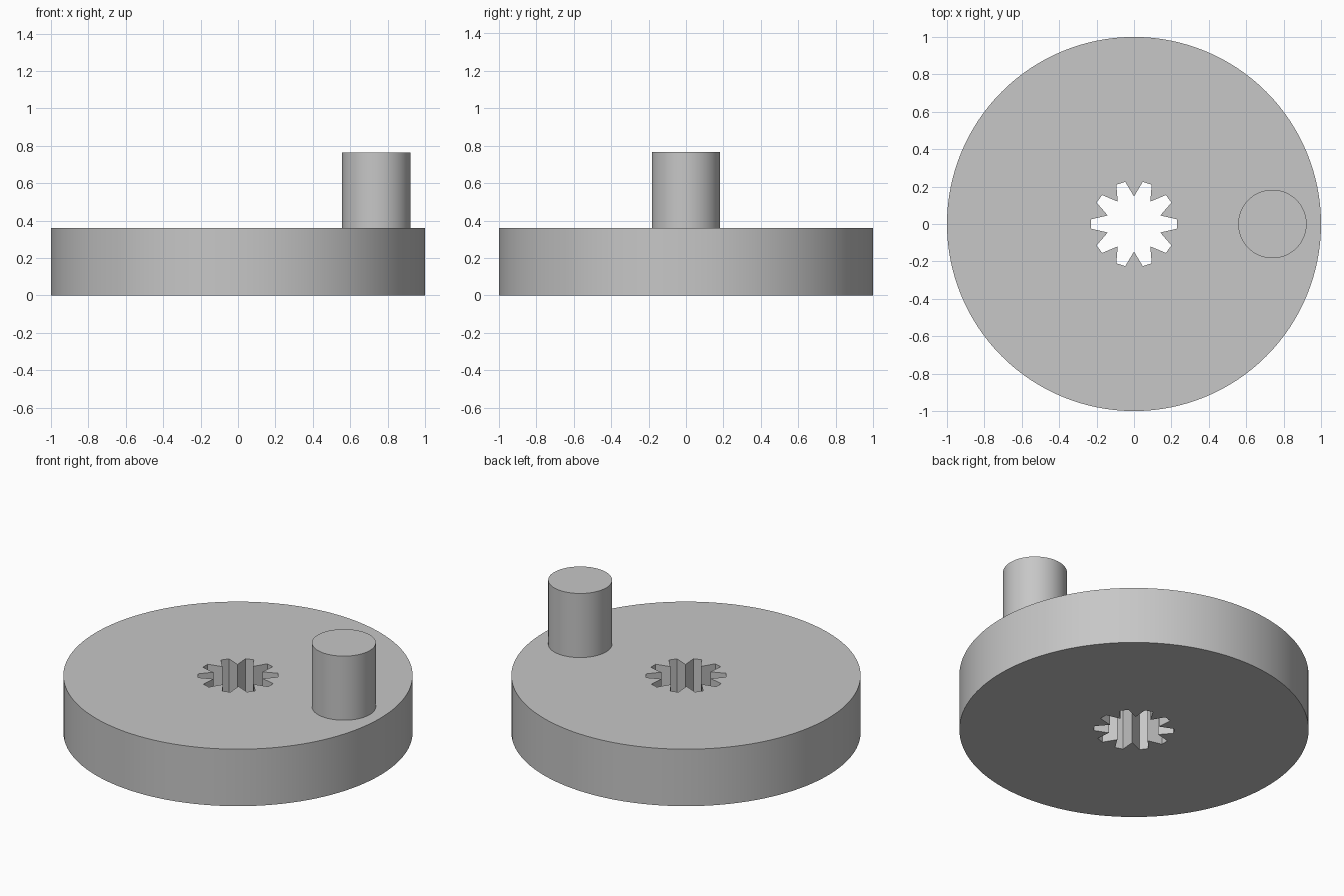
import bpy, bmesh
from math import cos, sin, pi, radians

cube = bpy.data.objects.get("Cube")
if cube:
    bpy.data.objects.remove(cube, do_unlink=True)

DISC_TOP = 0.36
PIN_TOP = 0.765

grey = bpy.data.materials.new("plain grey")
grey.use_nodes = True
colour = (0.57, 0.57, 0.57, 1)
grey.diffuse_color = colour
grey.node_tree.nodes["Principled BSDF"].inputs["Base Color"].default_value = colour


def prism(name, outline, bottom, top):
    """Extrude a closed xy outline between two heights."""
    bm = bmesh.new()
    base = bm.faces.new([bm.verts.new((x, y, bottom)) for x, y in outline])
    out = bmesh.ops.extrude_face_region(bm, geom=[base])
    verts = [v for v in out["geom"] if isinstance(v, bmesh.types.BMVert)]
    bmesh.ops.translate(bm, verts=verts, vec=(0, 0, top - bottom))
    bmesh.ops.recalc_face_normals(bm, faces=bm.faces)
    mesh = bpy.data.meshes.new(name)
    bm.to_mesh(mesh)
    bm.free()
    mesh.materials.append(grey)
    obj = bpy.data.objects.new(name, mesh)
    bpy.context.collection.objects.link(obj)
    return obj


def circle(radius, sides, cx=0):
    return [(cx + radius * cos(2 * pi * i / sides), radius * sin(2 * pi * i / sides))
            for i in range(sides)]


def spline_outline(teeth, root, tip, half_width):
    """Star-like shaft hole: pointed ribs between slots with flat ends."""
    points = []
    for i in range(teeth):
        a = 2 * pi * i / teeth
        for y in (-half_width, half_width):
            points.append((tip * cos(a) - y * sin(a), tip * sin(a) + y * cos(a)))
        b = a + pi / teeth
        points.append((root * cos(b), root * sin(b)))
    return points


# Wheel disc with the splined shaft hole cut through it
disc = prism("wheel_disc", circle(1, 128), 0, DISC_TOP)
cutter = prism("shaft_hole_cutter", spline_outline(10, 0.148, 0.229, 0.025), -0.1, DISC_TOP + 0.1)
cutter.hide_render = True
hole = disc.modifiers.new("shaft hole", "BOOLEAN")
hole.operation = "DIFFERENCE"
hole.solver = "EXACT"
hole.object = cutter
bpy.ops.object.select_all(action="DESELECT")
bpy.context.view_layer.objects.active = disc
disc.select_set(True)
bpy.ops.object.modifier_apply(modifier=hole.name)
bpy.data.objects.remove(cutter, do_unlink=True)

# Off-centre crank pin standing on the disc
pin = prism("crank_pin", circle(0.183, 64, 0.74), DISC_TOP - 0.02, PIN_TOP)

# Smooth round walls, sharp rims and slots
pin.select_set(True)
bpy.ops.object.shade_smooth_by_angle(angle=radians(15))
